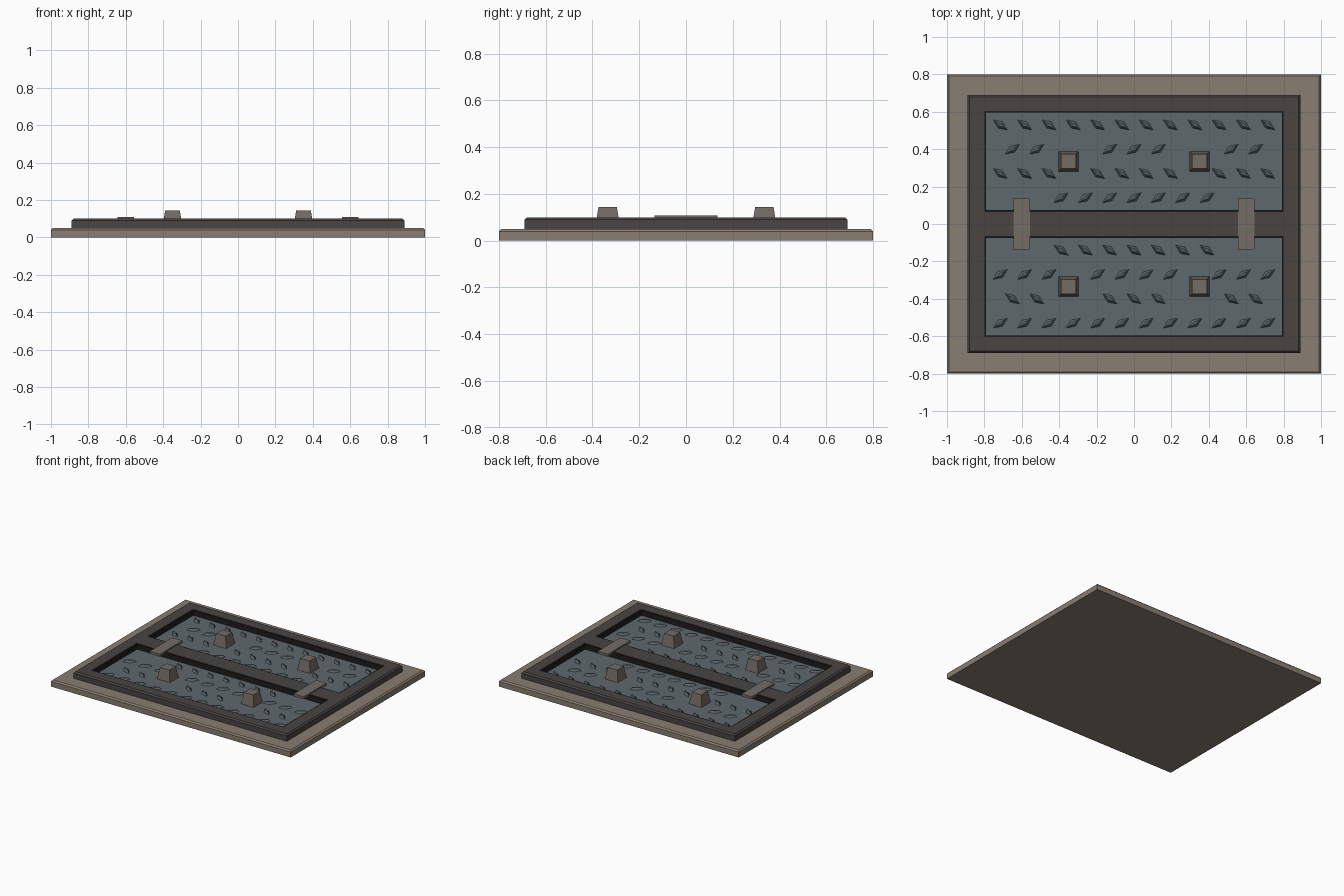
import bpy, bmesh, math
from mathutils import Matrix

if "Cube" in bpy.data.objects:
    bpy.data.objects.remove(bpy.data.objects["Cube"])


def mat(name, c):
    m = bpy.data.materials.new(name)
    m.diffuse_color = (*c, 1)
    m.use_nodes = True
    m.node_tree.nodes["Principled BSDF"].inputs["Base Color"].default_value = m.diffuse_color
    return m


STONE = mat("stone", (0.25, 0.21, 0.17))
IRON = mat("dark_iron", (0.065, 0.06, 0.055))
BLACK = mat("black_gap", (0.012, 0.012, 0.012))
STEEL = mat("blue_steel", (0.11, 0.14, 0.15))
LUG = mat("worn_metal", (0.17, 0.15, 0.13))


def finish(name, bm, material):
    bmesh.ops.recalc_face_normals(bm, faces=bm.faces)
    me = bpy.data.meshes.new(name)
    bm.to_mesh(me)
    bm.free()
    ob = bpy.data.objects.new(name, me)
    bpy.context.collection.objects.link(ob)
    me.materials.append(material)
    return ob


def loft(bm, rings, closed=False):
    """Join equal-length rings of points; cap the ends or close the loop."""
    vs = [[bm.verts.new(p) for p in r] for r in rings]
    n = len(vs[0])
    for a, b in zip(vs, vs[1:] + vs[:1] if closed else vs[1:]):
        for i in range(n):
            bm.faces.new((a[i], a[(i + 1) % n], b[(i + 1) % n], b[i]))
    if not closed:
        bm.faces.new(vs[0])
        bm.faces.new(vs[-1])


def rect(cx, cy, hx, hy, z):
    return [(cx + sx * hx, cy + sy * hy, z)
            for sx, sy in ((-1, -1), (1, -1), (1, 1), (-1, 1))]


def slab(name, cx, cy, hx, hy, z0, z1, material, chamfer=0.0, taper=0.0):
    rings = [rect(cx, cy, hx, hy, z0)]
    if chamfer:
        rings.append(rect(cx, cy, hx, hy, z1 - chamfer))
    inset = chamfer + taper
    rings.append(rect(cx, cy, hx - inset, hy - inset, z1))
    bm = bmesh.new()
    loft(bm, rings)
    return finish(name, bm, material)


PY = 0.335      # centre of each hatch opening
FLOOR = 0.06    # top of the recessed plates

# Base slab and raised frame
slab("base_slab", 0, 0, 1.0, 0.8, 0, 0.05, STONE, chamfer=0.01)
frame = slab("frame", 0, 0, 0.89, 0.69, 0.045, 0.10, IRON, chamfer=0.01)

for side, s in (("back", 1), ("front", -1)):
    # Opening cut through the frame
    cutter = slab(side + "_cutter", 0, s * PY, 0.80, 0.27, 0.03, 0.2, IRON)
    cutter.hide_render = True
    cutter.hide_viewport = True
    mod = frame.modifiers.new(side + "_opening", 'BOOLEAN')
    mod.operation = 'DIFFERENCE'
    mod.solver = 'EXACT'
    mod.object = cutter

    # Dark liner round the opening
    bm = bmesh.new()
    loft(bm, [rect(0, s * PY, hx, hy, z) for hx, hy, z in
              ((0.80, 0.27, 0.048), (0.80, 0.27, 0.098),
               (0.79, 0.26, 0.098), (0.79, 0.26, 0.048))], closed=True)
    finish(side + "_liner", bm, BLACK)

    # Recessed plate
    slab(side + "_plate", 0, s * PY, 0.79, 0.26, 0.045, FLOOR, STEEL)

    # Raised diamond treads, skipping the lugs and straps
    bm = bmesh.new()
    for row in range(4):
        y = 0.53 - 0.13 * row
        count = 11 if row % 2 else 12
        angle = math.radians(35 if row % 2 else -35) * s
        for i in range(count):
            x = (i - (count - 1) / 2) * 0.13
            if math.hypot(abs(x) - 0.35, y - PY) < 0.115:
                continue
            if row == 3 and abs(x) > 0.45:
                continue
            rot = Matrix.Rotation(angle, 3, 'Z')
            rings = []
            for hl, hw, z in ((0.05, 0.022, FLOOR - 0.002), (0.03, 0.007, FLOOR + 0.014)):
                ring = []
                for p in ((hl, 0, 0), (0, hw, 0), (-hl, 0, 0), (0, -hw, 0)):
                    q = rot @ Matrix.Translation(p).translation
                    ring.append((q.x + x, q.y + s * y, z))
                rings.append(ring)
            loft(bm, rings)
    finish(side + "_treads", bm, STEEL)

    # Tapered lugs
    for lr, sx in (("left", -1), ("right", 1)):
        slab(f"{side}_{lr}_lug", sx * 0.35, s * PY, 0.054, 0.054,
             FLOOR - 0.005, 0.145, LUG, taper=0.015)

# Straps bridging the middle bar
for lr, sx in (("left", -1), ("right", 1)):
    slab(lr + "_strap", sx * 0.6, 0, 0.043, 0.135, 0.09, 0.108, LUG)
